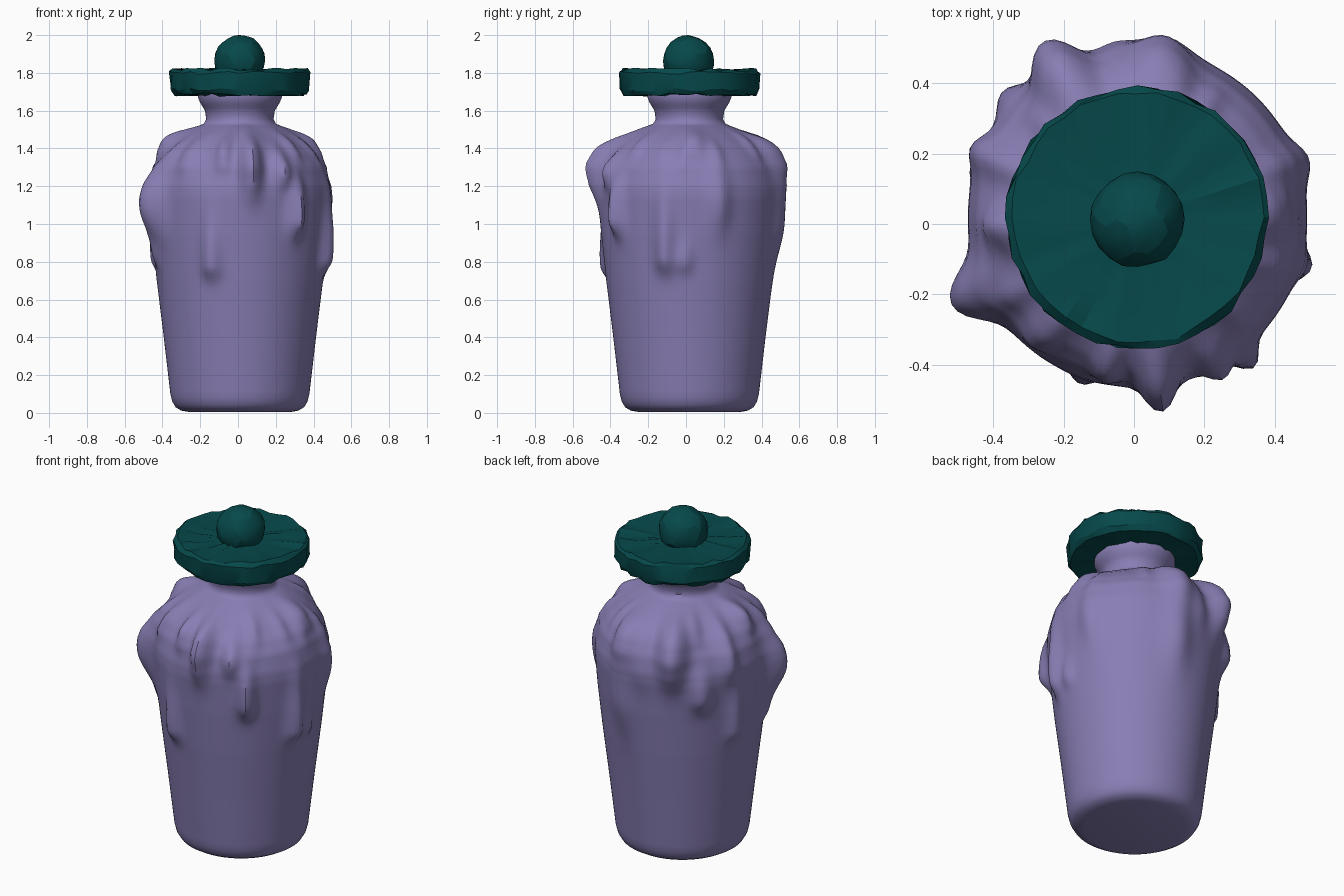
import bpy, bmesh, math, random
from mathutils import Vector, noise

if "Cube" in bpy.data.objects:
    bpy.data.objects.remove(bpy.data.objects["Cube"])

random.seed(4)
CX, CY = 0.01, 0.018


def material(name, rgb):
    m = bpy.data.materials.new(name)
    m.diffuse_color = (*rgb, 1)
    m.use_nodes = True
    m.node_tree.nodes["Principled BSDF"].inputs["Base Color"].default_value = m.diffuse_color
    return m


def make_object(name, bm, mat, smooth_angle=None):
    bmesh.ops.recalc_face_normals(bm, faces=bm.faces)
    me = bpy.data.meshes.new(name)
    bm.to_mesh(me)
    bm.free()
    me.materials.append(mat)
    ob = bpy.data.objects.new(name, me)
    bpy.context.collection.objects.link(ob)
    if smooth_angle:
        bpy.context.view_layer.objects.active = ob
        ob.select_set(True)
        bpy.ops.object.shade_smooth_by_angle(angle=math.radians(smooth_angle))
        ob.select_set(False)
    return ob


def lathe(rings, sides, place):
    """Closed surface from rings of (r, z); place(r, z, angle, ring) gives each point."""
    bm = bmesh.new()
    loops = [[bm.verts.new(place(r, z, 2 * math.pi * i / sides, k)) for i in range(sides)]
             for k, (r, z) in enumerate(rings)]
    for a, b in zip(loops, loops[1:]):
        for i in range(sides):
            j = (i + 1) % sides
            bm.faces.new((a[i], a[j], b[j], b[i]))
    bm.faces.new(loops[0][::-1])
    bm.faces.new(loops[-1])
    return bm


lilac = material("lilac glaze", (0.25, 0.21, 0.46))
teal = material("dark teal", (0.002, 0.066, 0.07))

# Jar profile, resampled to dense rings
profile = [(0.27, 0.005), (0.31, 0.012), (0.34, 0.03), (0.358, 0.06), (0.368, 0.1), (0.403, 0.4),
           (0.44, 0.7), (0.467, 0.95), (0.482, 1.14), (0.48, 1.2), (0.455, 1.3), (0.41, 1.37),
           (0.35, 1.43), (0.295, 1.472), (0.24, 1.505), (0.19, 1.53), (0.178, 1.555),
           (0.185, 1.6), (0.212, 1.645), (0.222, 1.67), (0.222, 1.70)]
rings = []
for (r0, z0), (r1, z1) in zip(profile, profile[1:]):
    n = max(1, round(math.hypot(r1 - r0, z1 - z0) / 0.02))
    rings += [(r0 + (r1 - r0) * t / n, z0 + (z1 - z0) * t / n) for t in range(n)]
rings.append(profile[-1])

# Glaze drips: angle, height of bulge, fade up, fade down, half width, thickness
drips = [(-109, 0.78, .22, .07, .05, .05), (-83, 1.34, .11, .16, .05, .13),
         (-100, 1.37, .09, .09, .04, .04), (-62, 1.27, .12, .07, .045, .06),
         (-52, 1.02, .22, .08, .045, .07), (-155, 1.10, .19, .16, .075, .12),
         (-161, 0.85, .15, .08, .05, .03), (-16, 0.82, .30, .08, .05, .06),
         (-3, 0.80, .10, .06, .04, .03), (19, 1.10, .22, .14, .06, .035),
         (118, 1.36, .10, .18, .07, .16), (80, 1.00, .25, .20, .08, .04),
         (82, 1.38, .08, .15, .08, .09),
         (97, 1.25, .15, .15, .06, .025), (157, 1.25, .15, .10, .05, .045),
         (163, 0.82, .25, .07, .05, .04), (137, 1.06, .15, .08, .06, .05),
         (186, 1.43, .06, .07, .06, .055), (4, 1.43, .06, .07, .06, .05),
         (-130, 1.36, .10, .10, .05, .03)]
# Small ridges running round the shoulder
for k in range(14):
    drips.append((k * 360 / 14 + random.uniform(-8, 8), random.uniform(1.38, 1.44),
                  .06, .08, .035, random.uniform(.01, .028)))


def jar_point(r, z, a, k):
    d = 0.0
    for ang, peak, up, down, width, amp in drips:
        da = (a - math.radians(ang) + math.pi) % (2 * math.pi) - math.pi
        fade = up if z > peak else down
        d += amp * math.exp(-(da * max(r, 0.25) / width) ** 2 - ((z - peak) / fade) ** 2)
    d = 0.17 * math.tanh(d / 0.17)
    if z > 1.5:
        d *= max(0, (1.56 - z) / 0.06)
    # push out along the profile normal
    (ra, za), (rb, zb) = rings[max(k - 1, 0)], rings[min(k + 1, len(rings) - 1)]
    ln = math.hypot(rb - ra, zb - za)
    r, z = r + d * (zb - za) / ln, z - d * (rb - ra) / ln * 0.6
    return (CX + r * math.cos(a), CY + r * math.sin(a), z)


make_object("jar_body", lathe(rings, 144, jar_point), lilac, 40)

# Lid disc with a rough, hand-cut edge
lid_rings = [(0.12, 1.685), (0.25, 1.685), (0.35, 1.685), (0.368, 1.71), (0.37, 1.80),
             (0.355, 1.818), (0.25, 1.812), (0.12, 1.812)]


def lid_point(r, z, a, k):
    r += random.uniform(-0.008, 0.008)
    z += random.uniform(-0.009, 0.009)
    return (CX + r * math.cos(a), CY + r * math.sin(a), z)


make_object("lid_disc", lathe(lid_rings, 40, lid_point), teal, 25)

# Lumpy knob on the lid
bm = bmesh.new()
bmesh.ops.create_icosphere(bm, subdivisions=3, radius=0.135)
for v in bm.verts:
    v.co *= 1 + 0.05 * noise.noise(v.co * 14)
top = max(v.co.z for v in bm.verts)
for v in bm.verts:
    v.co += Vector((CX, CY - 0.005, 2.0 - top))
make_object("lid_knob", bm, teal, 15)
